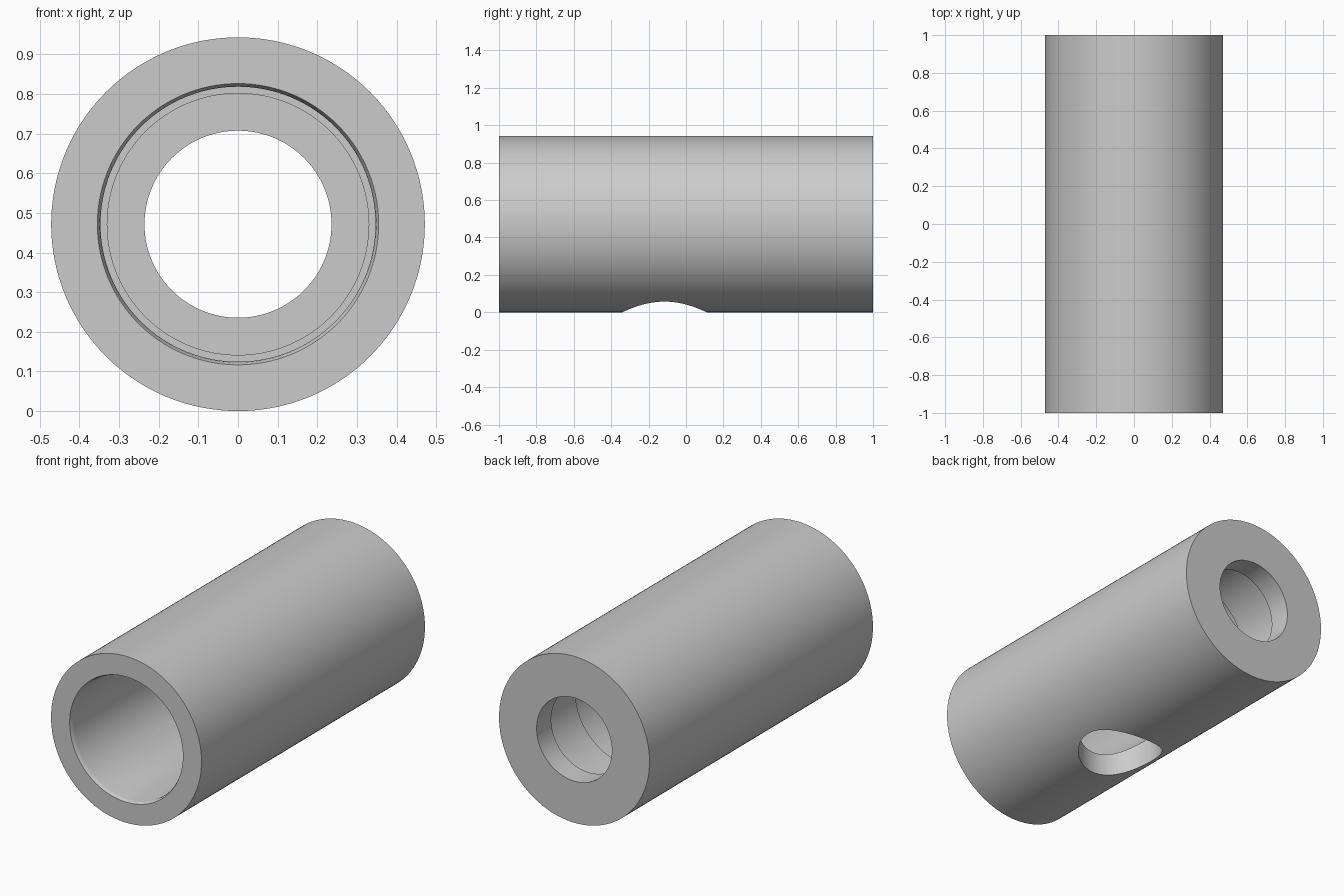
import bpy, bmesh, math
from mathutils import Matrix

if "Cube" in bpy.data.objects:
    bpy.data.objects.remove(bpy.data.objects["Cube"])

R = 0.4715        # outer radius, also the height of the axis
SEGMENTS = 128

grey = bpy.data.materials.new("plain grey")
grey.diffuse_color = (0.6, 0.6, 0.6, 1)
grey.use_nodes = True
grey.node_tree.nodes["Principled BSDF"].inputs["Base Color"].default_value = grey.diffuse_color


def make_object(name, bm):
    bmesh.ops.recalc_face_normals(bm, faces=bm.faces)
    mesh = bpy.data.meshes.new(name)
    bm.to_mesh(mesh)
    bm.free()
    mesh.materials.append(grey)
    obj = bpy.data.objects.new(name, mesh)
    bpy.context.collection.objects.link(obj)
    return obj


# Sleeve: closed (radius, y) section with a rounded mouth and stepped bore
profile = [(R, -1), (R, 1), (0.236, 1), (0.236, 0.87), (0.33, 0.87),
           (0.33, 0.52), (0.347, 0.52), (0.347, -0.975),
           (0.349, -0.987), (0.355, -1)]
bm = bmesh.new()
rings = []
for i in range(SEGMENTS):
    a = 2 * math.pi * i / SEGMENTS
    rings.append([bm.verts.new((r * math.sin(a), y, R + r * math.cos(a)))
                  for r, y in profile])
n = len(profile)
for i in range(SEGMENTS):
    a, b = rings[i], rings[(i + 1) % SEGMENTS]
    for j in range(n):
        k = (j + 1) % n
        bm.faces.new((a[j], a[k], b[k], b[j]))
sleeve = make_object("sleeve", bm)

# Round port drilled through the underside
bm = bmesh.new()
bmesh.ops.create_cone(bm, cap_ends=True, segments=96, radius1=0.225,
                      radius2=0.225, depth=0.6,
                      matrix=Matrix.Translation((0, -0.115, 0.15)))
cutter = make_object("port_cutter", bm)
cutter.hide_render = True

cut = sleeve.modifiers.new("port", 'BOOLEAN')
cut.operation = 'DIFFERENCE'
cut.solver = 'EXACT'
cut.object = cutter
bpy.context.view_layer.objects.active = sleeve
sleeve.select_set(True)
bpy.ops.object.modifier_apply(modifier=cut.name)
bpy.data.objects.remove(cutter)

bpy.ops.object.shade_smooth_by_angle(angle=math.radians(35))
